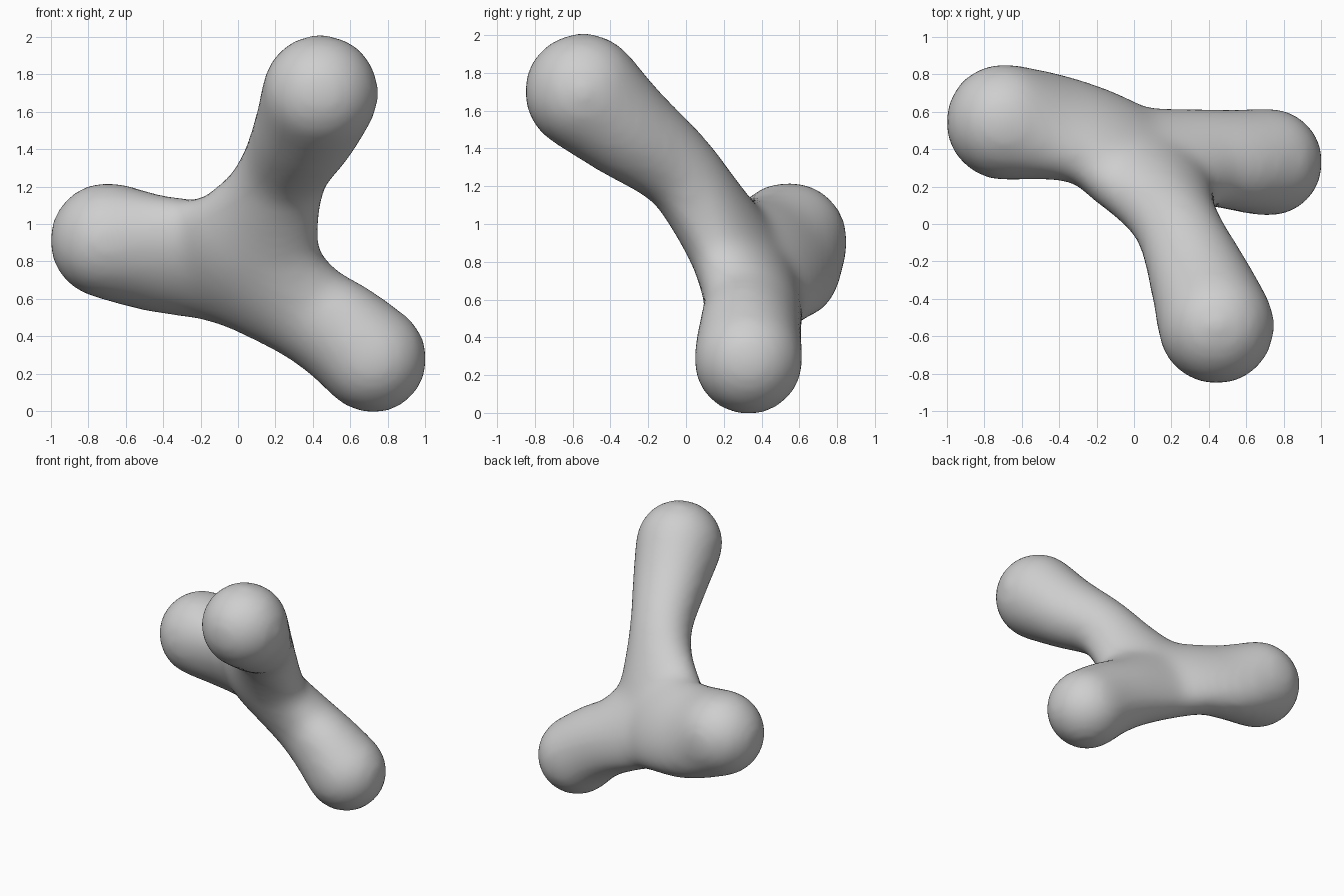
import bpy, bmesh
from mathutils import Vector, Matrix

cube = bpy.data.objects.get("Cube")
if cube:
    bpy.data.objects.remove(cube, do_unlink=True)

# One plain grey material
grey = bpy.data.materials.new("light_grey")
grey.use_nodes = True
colour = (0.62, 0.62, 0.62, 1.0)
grey.diffuse_color = colour
bsdf = next(n for n in grey.node_tree.nodes if n.type == 'BSDF_PRINCIPLED')
bsdf.inputs["Base Color"].default_value = colour

# The three arms lie in one tilted plane; cross-sections flatten along its normal
NORMAL = Vector((0.357, 0.761, 0.545))
TILT = NORMAL.to_track_quat('Z', 'Y').to_matrix().to_4x4()
SKIN = 0.02  # allowance for the smoothing pass
STEPS = 12

# Stations along each arm: x, y, z, half width in the plane, half thickness
junction = (0.03, 0.31, 0.79, 0.41, 0.19)
arms = [
    # side arm
    [(-0.695, 0.545, 0.912, 0.298, 0.298), (-0.45, 0.525, 0.845, 0.335, 0.225),
     (-0.20, 0.46, 0.81, 0.35, 0.19), junction],
    # raised arm
    [(0.44, -0.545, 1.70, 0.298, 0.298), (0.365, -0.33, 1.515, 0.265, 0.25),
     (0.25, -0.05, 1.295, 0.225, 0.20), (0.16, 0.12, 1.07, 0.27, 0.19), junction],
    # foot arm
    [(0.72, 0.33, 0.28, 0.277, 0.277), (0.55, 0.34, 0.42, 0.275, 0.245),
     (0.34, 0.355, 0.555, 0.285, 0.215), junction],
]


def blend(p, a, b, q, t):
    # Catmull-Rom interpolation between a and b
    return 0.5 * (2 * a + (b - p) * t + (2 * p - 5 * a + 4 * b - q) * t * t
                  + (3 * a - p - 3 * b + q) * t ** 3)


def add_section(bm, x, y, z, width, depth):
    size = Matrix.Diagonal((width + SKIN, width + SKIN, depth + SKIN, 1))
    bmesh.ops.create_icosphere(bm, subdivisions=3, radius=1.0,
                               matrix=Matrix.Translation((x, y, z)) @ TILT @ size)


def add_arm(bm, stations):
    padded = [stations[0]] + stations + [stations[-1]]
    for four in zip(padded, padded[1:], padded[2:], padded[3:]):
        for i in range(STEPS + 1):
            add_section(bm, *[blend(*values, i / STEPS) for values in zip(*four)])


# Body: overlapping rounded sections along every arm
bm = bmesh.new()
for stations in arms:
    add_arm(bm, stations)
mesh = bpy.data.meshes.new("three_armed_body")
bm.to_mesh(mesh)
bm.free()
mesh.materials.append(grey)
body = bpy.data.objects.new("three_armed_body", mesh)
bpy.context.collection.objects.link(body)

# Fuse the sections into one skin and relax it
fuse = body.modifiers.new("fuse", 'REMESH')
fuse.mode = 'VOXEL'
fuse.voxel_size = 0.03
relax = body.modifiers.new("relax", 'SMOOTH')
relax.factor = 0.5
relax.iterations = 36

bpy.context.view_layer.objects.active = body
body.select_set(True)
for name in ("fuse", "relax"):
    bpy.ops.object.modifier_apply(modifier=name)
bpy.ops.object.shade_smooth()
